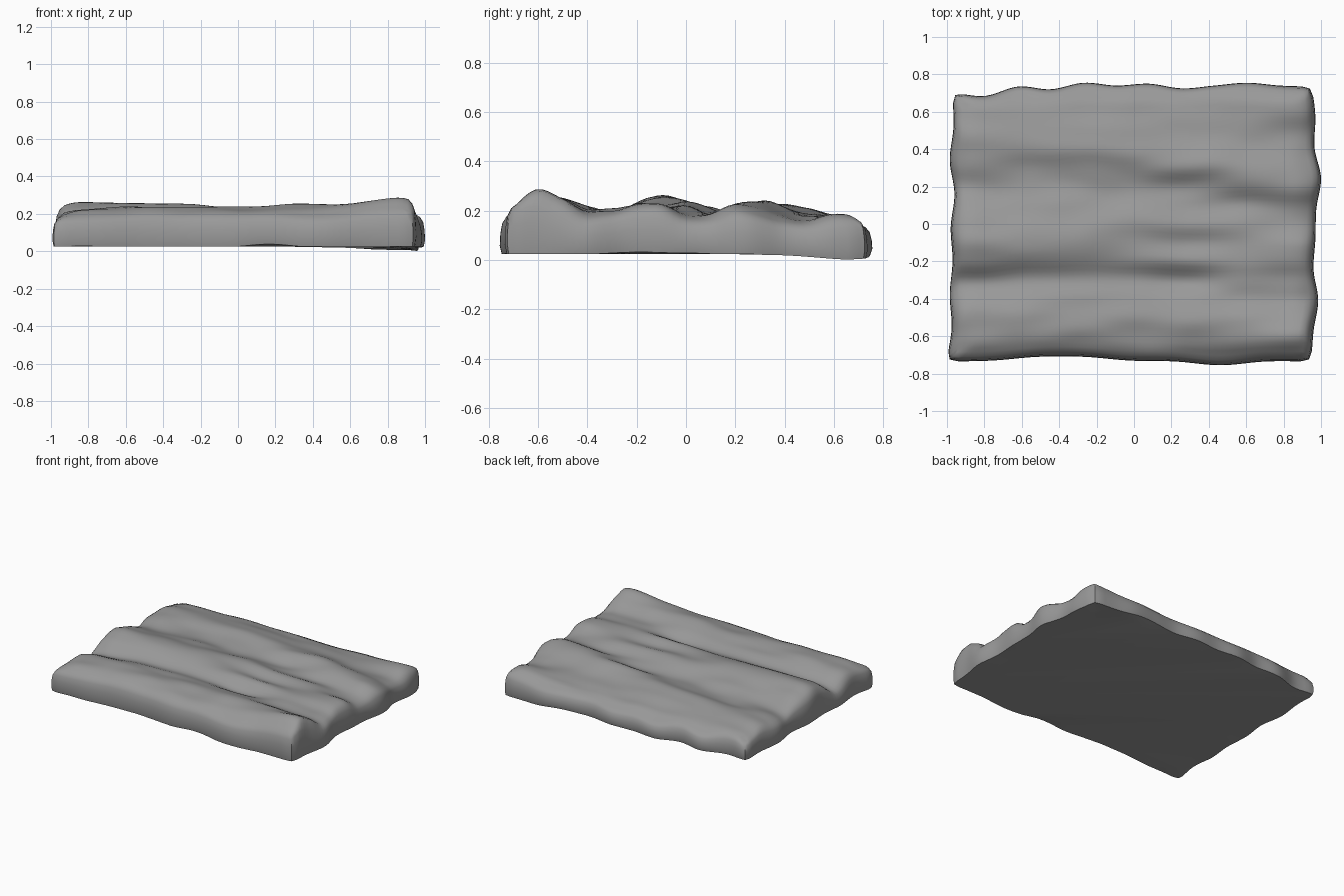
import bpy, bmesh, math
from mathutils import noise, Vector

if "Cube" in bpy.data.objects:
    bpy.data.objects.remove(bpy.data.objects["Cube"])

# Top heights in hundredths: each row runs front to back (y -0.7..0.7), rows go left to right
ROWS = [
    [20, 22, 22, 19, 17, 24, 26, 24, 20, 17, 19, 20, 20, 18, 14],
    [20, 23, 24, 22, 18, 23, 26, 24, 21, 18, 19, 21, 20, 18, 15],
    [20, 22, 23, 22, 19, 22, 25, 24, 21, 19, 20, 23, 21, 18, 16],
    [21, 23, 25, 22, 18, 22, 21, 23, 20, 18, 22, 22, 19, 17, 16],
    [22, 25, 25, 21, 20, 23, 21, 22, 18, 22, 24, 20, 18, 17, 17],
    [24, 29, 25, 20, 20, 22, 23, 18, 19, 23, 20, 17, 16, 19, 18],
]
# Outline of the slab seen from above
FRONT = [-.735, -.73, -.71, -.71, -.73, -.735, -.755, -.735, -.735]
BACK = [.70, .685, .735, .72, .755, .74, .75, .725, .74, .755, .74, .735]
LEFT = [-1.0, -.975, -.985, -.97, -.98, -.96, -.985, -.965, -.97]
RIGHT = [.95, .96, .985, .96, .97, .975, 1.0, .965, .97, .955]


def curve(vals, t):
    """Catmull-Rom through evenly spaced values, t in 0..1"""
    n = len(vals) - 1
    f = min(max(t, 0), 1) * n
    i = min(int(f), n - 1)
    f -= i
    a, b, c, d = (vals[min(max(j, 0), n)] for j in range(i - 1, i + 3))
    return b + .5 * f * (c - a + f * (2*a - 5*b + 4*c - d + f * (3*(b - c) + d - a)))


def plan(u, v):
    """u, v in 0..1 across the slab, with rounded corners"""
    x = curve(LEFT, v) * (1 - u) + curve(RIGHT, v) * u
    y = curve(FRONT, u) * (1 - v) + curve(BACK, u) * v
    cu, cv = max(0, abs(u - .5) - .47) / .03, max(0, abs(v - .5) - .46) / .04
    k = 1 - .015 * cu * cv
    return x * k, y * k


def top(x, y):
    ty = (y + .7) / 1.4
    h = curve([curve(r, ty) for r in ROWS], (x + .9) / 1.8) / 100
    h += .014 * noise.noise(Vector((x * 3.5, y * 8, 3)))
    edge = max((abs(x) - .84) / .1, (abs(y) - .64) / .06, 0)
    return h - .022 * min(edge, 1.3) ** 2


def base(x, y):
    dip = max(0, min(1, (x - .3) / .6)) * max(0, min(1, (y - .25) / .4))
    return .025 - .025 * dip


# Slab top as a height grid
NX, NY = 64, 56
bm = bmesh.new()
INX, INY = .025, .035
grid = []
for i in range(NX + 1):
    col = []
    for j in range(NY + 1):
        u = INX + (1 - 2 * INX) * i / NX
        v = INY + (1 - 2 * INY) * j / NY
        x, y = plan(u, v)
        col.append(bm.verts.new((x, y, top(x, y))))
    grid.append(col)
for i in range(NX):
    for j in range(NY):
        bm.faces.new((grid[i][j], grid[i+1][j], grid[i+1][j+1], grid[i][j+1]))

# Rim indices, counter-clockwise
rim = ([(i, 0) for i in range(NX)] + [(NX, j) for j in range(NY)]
       + [(i, NY) for i in range(NX, 0, -1)] + [(0, j) for j in range(NY, 0, -1)])

# Rounded side walls: (share of inset, share of height)
prev = [grid[i][j] for i, j in rim]
tops = [p.co.z for p in prev]
for inset, frac in [(.5, .9), (.2, .75), (.05, .5), (0, .2), (.15, 0)]:
    ring = []
    for (i, j), zt in zip(rim, tops):
        a, b = INX * inset, INY * inset
        x, y = plan(a + (1 - 2*a) * i / NX, b + (1 - 2*b) * j / NY)
        z0 = base(x, y)
        # uneven lower edge
        wob = max(0, noise.noise(Vector((x * 3, y * 3, 7)))) * .02 * (1 - frac)
        ring.append(bm.verts.new((x, y, z0 + wob + (zt - z0 - wob) * frac)))
    n = len(ring)
    for k in range(n):
        bm.faces.new((prev[k], ring[k], ring[(k+1) % n], prev[(k+1) % n]))
    prev = ring

# Underside
low = [bm.verts.new((p.co.x * .9, p.co.y * .9, base(p.co.x, p.co.y) * .4 + .015)) for p in prev]
for k in range(n):
    bm.faces.new((prev[k], low[k], low[(k+1) % n], prev[(k+1) % n]))
bm.faces.new(list(reversed(low)))
bmesh.ops.recalc_face_normals(bm, faces=bm.faces)

me = bpy.data.meshes.new("stone_slab")
bm.to_mesh(me)
bm.free()
slab = bpy.data.objects.new("stone_slab", me)
bpy.context.collection.objects.link(slab)

# Mid-grey stone
stone = bpy.data.materials.new("stone_grey")
stone.diffuse_color = (.32, .32, .32, 1)
stone.use_nodes = True
stone.node_tree.nodes["Principled BSDF"].inputs["Base Color"].default_value = stone.diffuse_color
me.materials.append(stone)

bpy.context.view_layer.objects.active = slab
slab.select_set(True)
bpy.ops.object.shade_smooth_by_angle(angle=math.radians(50))
